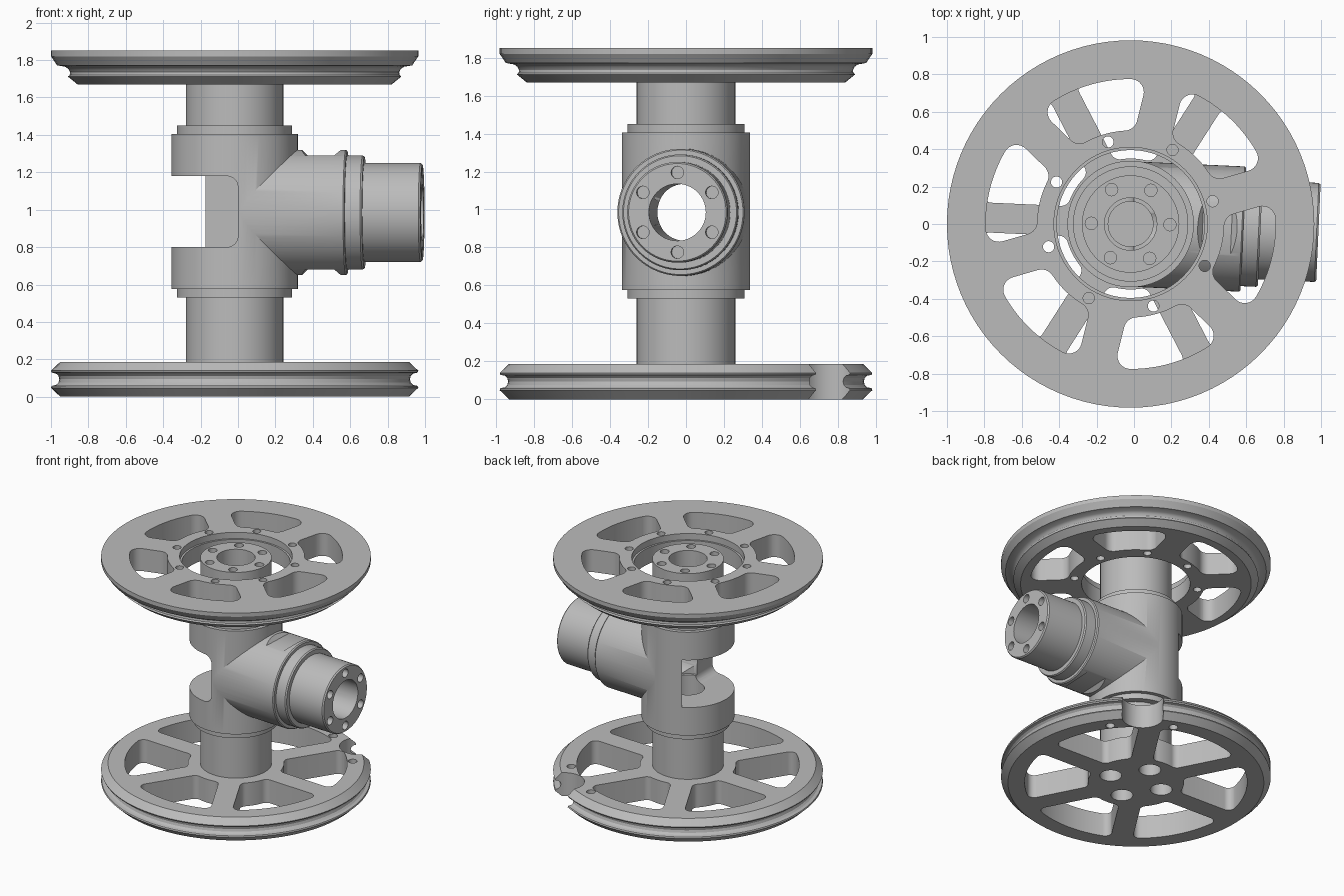
import bpy, bmesh
from math import radians, sin, cos, asin, pi
from mathutils import Matrix, Vector

if "Cube" in bpy.data.objects:
    bpy.data.objects.remove(bpy.data.objects["Cube"])

AXIS_X = -0.018          # common axis of column and wheels
TILT = radians(-2.6)     # slight turn of the side arm
ARM_Z = 0.985
SEG = 96

steel = bpy.data.materials.new("grey_metal")
steel.use_nodes = True
GREY = (0.5, 0.5, 0.5, 1)
steel.diffuse_color = GREY
steel.node_tree.nodes["Principled BSDF"].inputs["Base Color"].default_value = GREY


def make_object(name, bm, matrix=Matrix()):
    bmesh.ops.transform(bm, matrix=matrix, verts=bm.verts)
    bmesh.ops.recalc_face_normals(bm, faces=bm.faces)
    mesh = bpy.data.meshes.new(name)
    bm.to_mesh(mesh)
    bm.free()
    mesh.materials.append(steel)
    obj = bpy.data.objects.new(name, mesh)
    bpy.context.collection.objects.link(obj)
    return obj


def lathe(name, profile, ring=False, matrix=Matrix()):
    """Turn (radius, height) points; ring closes the profile on itself."""
    bm = bmesh.new()
    rings = [[bm.verts.new((r * cos(2 * pi * i / SEG), r * sin(2 * pi * i / SEG), z))
              for i in range(SEG)] for r, z in profile]
    pairs = list(zip(rings, rings[1:]))
    if ring:
        pairs.append((rings[-1], rings[0]))
    else:
        bm.faces.new(rings[0])
        bm.faces.new(rings[-1])
    for a, b in pairs:
        for i in range(SEG):
            j = (i + 1) % SEG
            bm.faces.new((a[i], a[j], b[j], b[i]))
    return make_object(name, bm, matrix)


def prism(points, low, high, matrix=Matrix()):
    bm = bmesh.new()
    face = bm.faces.new([bm.verts.new((x, y, low)) for x, y in points])
    new = bmesh.ops.extrude_face_region(bm, geom=[face])["geom"]
    bmesh.ops.translate(bm, vec=(0, 0, high - low),
                        verts=[v for v in new if isinstance(v, bmesh.types.BMVert)])
    return make_object("cutter", bm, matrix)


def rod(radius, low, high, matrix=Matrix(), sides=24):
    return prism([(radius * cos(2 * pi * i / sides), radius * sin(2 * pi * i / sides))
                  for i in range(sides)], low, high, matrix)


def rod_circle(count, start, distance, radius, low, high, matrix=Matrix()):
    return [rod(radius, low, high, matrix @ Matrix.Rotation(radians(start) + 2 * pi * k / count, 4, 'Z')
                @ Matrix.Translation((distance, 0, 0))) for k in range(count)]


def combine(target, other, operation='DIFFERENCE'):
    other.hide_render = True
    mod = target.modifiers.new("combine", 'BOOLEAN')
    mod.operation, mod.object, mod.solver = operation, other, 'EXACT'
    bpy.context.view_layer.objects.active = target
    bpy.ops.object.modifier_apply(modifier=mod.name)
    bpy.data.objects.remove(other)


def finish(obj, cutters):
    for c in cutters:
        combine(obj, c)
    obj.location.x = AXIS_X
    bpy.ops.object.select_all(action='DESELECT')
    obj.select_set(True)
    bpy.context.view_layer.objects.active = obj
    bpy.ops.object.shade_smooth_by_angle(angle=radians(30))


def spoke_openings(start, inner, outer, half_spoke, fillet, low, high):
    """Six rounded openings that leave straight spokes between them."""
    def polar(r, a):
        return Vector((r * cos(a), r * sin(a)))

    def sweep(centre, r, a, b, n=8):
        return [centre + polar(r, a + (b - a) * i / n) for i in range(n + 1)]

    side = pi / 6
    r_in, r_out = inner + fillet, outer - fillet
    a_in = side - asin((half_spoke + fillet) / r_in)
    a_out = side - asin((half_spoke + fillet) / r_out)
    zero = Vector((0, 0))
    half = sweep(zero, inner, 0, a_in)
    half += sweep(polar(r_in, a_in), fillet, a_in + pi, side + pi / 2)[1:]
    half += sweep(polar(r_out, a_out), fillet, side + pi / 2, a_out)
    half += sweep(zero, outer, a_out, 0)[1:]
    points = half + [Vector((p.x, -p.y)) for p in half[-2:0:-1]]
    return [prism(points, low, high, Matrix.Rotation(radians(start + 60 * k), 4, 'Z'))
            for k in range(6)]


# Lower wheel: grooved rim, spokes, rim notch and bolt recesses
lower_wheel = lathe("lower_wheel", [
    (0.932, 0), (0.982, 0.048), (0.978, 0.058), (0.955, 0.063), (0.942, 0.075),
    (0.937, 0.0935), (0.942, 0.112), (0.955, 0.124), (0.978, 0.129),
    (0.982, 0.139), (0.932, 0.187)])
notch_angle = 53
notch = rod(0.15, -0.1, 0.3, Matrix.Rotation(radians(notch_angle), 4, 'Z')
            @ Matrix.Translation((0.95, 0, 0)), 48)
notch_holes = [h for s in (-15.7, 15.7)
               for h in rod_circle(1, notch_angle + s, 0.85, 0.033, -0.1, 0.3)]
finish(lower_wheel, spoke_openings(27.4, 0.35, 0.81, 0.08, 0.05, -0.1, 0.3)
       + [notch] + notch_holes + rod_circle(4, 79, 0.21, 0.08, -0.1, 0.1))

# Upper wheel: open centre, stepped rim, wide openings and a circle of holes
upper_wheel = lathe("upper_wheel", [
    (0.395, 1.67), (0.84, 1.67), (0.892, 1.712), (0.882, 1.72), (0.88, 1.735),
    (0.888, 1.752), (0.905, 1.764), (0.95, 1.772), (0.958, 1.785), (0.982, 1.82),
    (0.982, 1.85), (0.41, 1.85), (0.41, 1.8), (0.395, 1.8)], ring=True)
finish(upper_wheel, spoke_openings(46, 0.5, 0.775, 0.1, 0.07, 1.5, 2)
       + rod_circle(8, 15.5, 0.455, 0.03, 1.5, 2))

# Central column with a stepped side arm
column = lathe("column_with_arm", [
    (0.26, 0.187), (0.26, 0.53), (0.308, 0.53), (0.308, 0.575), (0.338, 0.575),
    (0.338, 1.405), (0.308, 1.405), (0.308, 1.45), (0.26, 1.45), (0.26, 1.84)])
turn = Matrix.Translation((0, 0, ARM_Z)) @ Matrix.Rotation(TILT, 4, 'Z')
arm_frame = turn @ Matrix.Rotation(pi / 2, 4, 'Y')
arm = lathe("arm", [
    (0.335, 0.03), (0.335, 0.595), (0.328, 0.603), (0.305, 0.603), (0.305, 0.685),
    (0.298, 0.695), (0.265, 0.695), (0.265, 0.995), (0.257, 1.005)], matrix=arm_frame)
combine(column, arm, 'UNION')

# Side window with rounded inner corners, leaving a thin back wall
upright = Matrix.Rotation(pi / 2, 4, 'X')
bottom, top, edge, fillet = 0.8, 1.18, 0.018, 0.06
window = [(-0.6, top), (-0.6, bottom)]
for z, start in ((bottom + fillet, -pi / 2), (top - fillet, 0)):
    window += [(edge - fillet + fillet * cos(start + pi / 12 * i),
                z + fillet * sin(start + pi / 12 * i)) for i in range(7)]
cutters = [prism(window, -0.3, 0.6, upright)]

# Flat pockets above and below the arm
for s in (1, -1):
    cutters.append(prism([(0.385, s * 0.305), (0.54, s * 0.305), (0.58, s * 0.345),
                          (0.58, s * 0.4), (0.35, s * 0.4), (0.35, s * 0.345)],
                         -0.3, 0.3, turn @ upright))

# Bores and screw holes
cutters += [rod(0.12, 0.1, 0.9, sides=64), rod(0.14, 0.85, 2, sides=64),
            rod(0.15, -0.05, 1.2, arm_frame, 64)]
cutters += rod_circle(6, -1, 0.21, 0.033, 1.76, 2)
cutters += rod_circle(6, 0, 0.21, 0.033, 0.93, 1.2, arm_frame)
finish(column, cutters)
